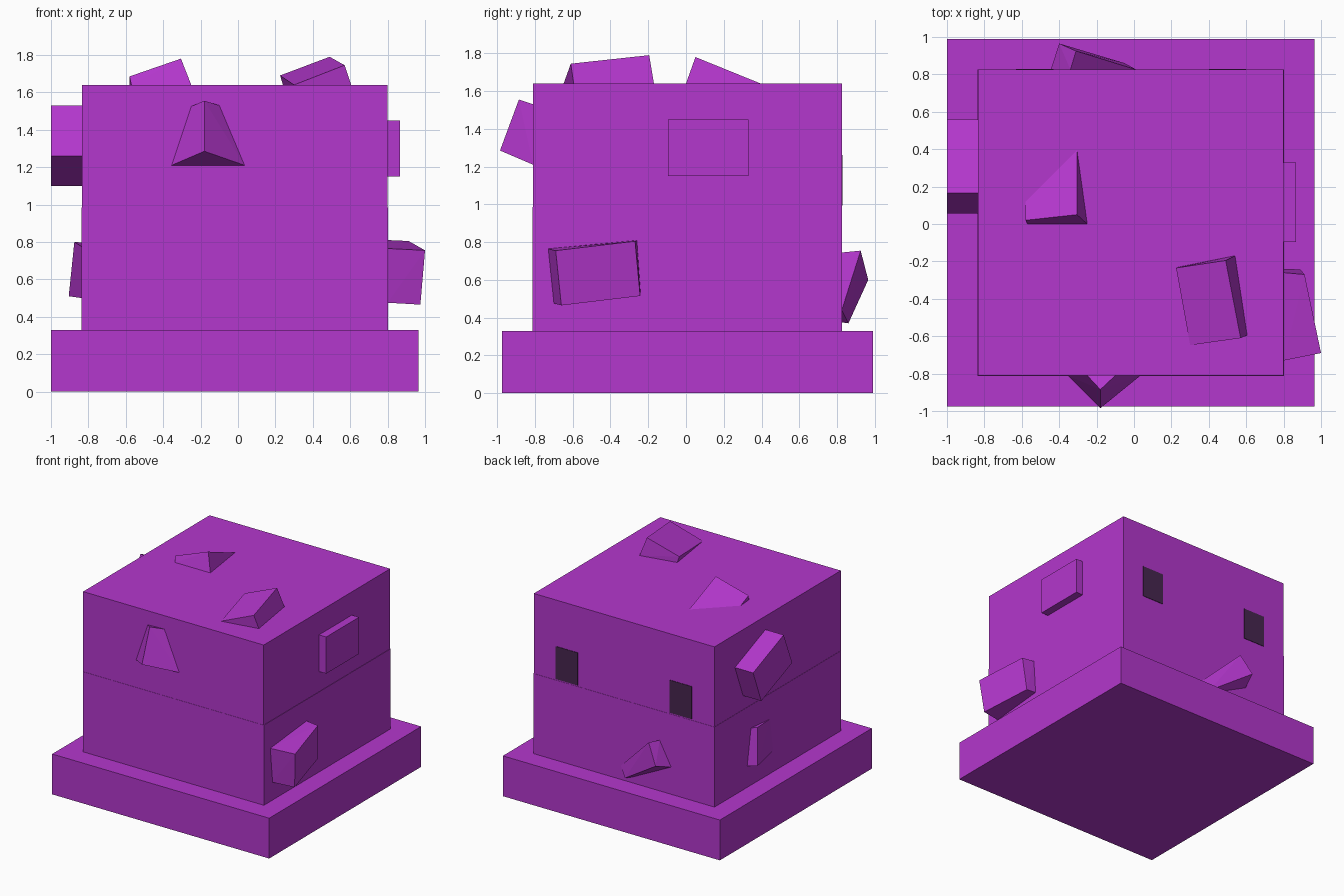
import bpy, bmesh

def material(name, rgb):
    m = bpy.data.materials.new(name)
    m.diffuse_color = (*rgb, 1.0)
    return m

PURPLE = material("purple", (0.455, 0.038, 0.610))
DARK = material("dark_plum", (0.063, 0.019, 0.078))

def hull(name, points, mat=PURPLE):
    """Flat-faced convex solid around a few corner points."""
    bm = bmesh.new()
    for p in points:
        bm.verts.new(p)
    res = bmesh.ops.convex_hull(bm, input=bm.verts)
    junk = {g for g in res["geom_interior"] + res["geom_unused"] if isinstance(g, bmesh.types.BMVert)}
    bmesh.ops.delete(bm, geom=list(junk), context='VERTS')
    # merge the triangles of each flat side
    bmesh.ops.dissolve_limit(bm, angle_limit=0.02, verts=bm.verts, edges=bm.edges)
    bmesh.ops.recalc_face_normals(bm, faces=bm.faces)
    mesh = bpy.data.meshes.new(name)
    bm.to_mesh(mesh)
    bm.free()
    mesh.materials.append(mat)
    ob = bpy.data.objects.new(name, mesh)
    bpy.context.collection.objects.link(ob)
    return ob

def box(name, xs, ys, zs, mat=PURPLE):
    return hull(name, [(x, y, z) for x in xs for y in ys for z in zs], mat)

# Plinth and two stacked body blocks
box("base_slab", (-1.0, 0.965), (-0.975, 0.99), (0, 0.33))
box("lower_body", (-0.837, 0.803), (-0.812, 0.827), (0.33, 0.985))
box("upper_body", (-0.835, 0.80), (-0.81, 0.825), (0.985, 1.64))

# Dark windows on the back
for name, x in (("left_window", -0.53), ("right_window", 0.50)):
    box(name, (x - 0.1, x + 0.1), (0.822, 0.829), (0.995, 1.262), DARK)

# Lumps on the front and top; hidden corners are sunk into the body
hull("front_lump", [
    (-0.18, -0.985, 1.285), (-0.18, -0.885, 1.555),
    (-0.355, -0.81, 1.21), (0.035, -0.81, 1.21),
    (-0.25, -0.81, 1.525), (-0.10, -0.81, 1.53), (-0.18, -0.75, 1.35)])
hull("top_left_lump", [
    (-0.305, 0.05, 1.78), (-0.58, 0.02, 1.685), (-0.57, 0.0, 1.64),
    (-0.25, 0.0, 1.64), (-0.305, 0.395, 1.64), (-0.58, 0.12, 1.64),
    (-0.42, 0.10, 1.58)])
hull("top_right_lump", [
    (0.225, -0.235, 1.69), (0.49, -0.195, 1.79), (0.57, -0.61, 1.745),
    (0.30, -0.648, 1.64), (0.54, -0.17, 1.64), (0.605, -0.595, 1.64),
    (0.24, -0.23, 1.64), (0.45, -0.40, 1.58)])

# Lumps on the back and right sides
hull("back_lump", [
    (-0.40, 0.965, 0.60), (-0.31, 0.925, 0.755), (-0.05, 0.86, 0.37),
    (-0.34, 0.825, 0.745), (-0.445, 0.825, 0.552), (0.013, 0.825, 0.44),
    (-0.09, 0.825, 0.375), (-0.2, 0.77, 0.55)])
box("right_upper_lump", (0.75, 0.865), (-0.095, 0.33), (1.15, 1.45))
hull("right_lower_lump", [
    (1.0, -0.69, 0.755), (0.975, -0.66, 0.465),
    (0.912, -0.27, 0.805), (0.89, -0.243, 0.515),
    (0.80, -0.73, 0.765), (0.80, -0.70, 0.475),
    (0.80, -0.26, 0.81), (0.80, -0.24, 0.52)])

# Lumps on the left: a tilted block and a thin wedge below it
hull("left_upper_lump", [(x, y, z) for x in (-1.0, -0.78) for y, z in
     ((0.56, 1.37), (0.165, 1.53), (0.055, 1.26), (0.455, 1.10))])
hull("left_lower_lump", [
    (-0.875, 0.323, 0.80), (-0.905, 0.366, 0.51),
    (-0.835, 0.356, 0.797), (-0.835, 0.405, 0.505),
    (-0.835, 0.10, 0.775), (-0.835, 0.06, 0.50)])
